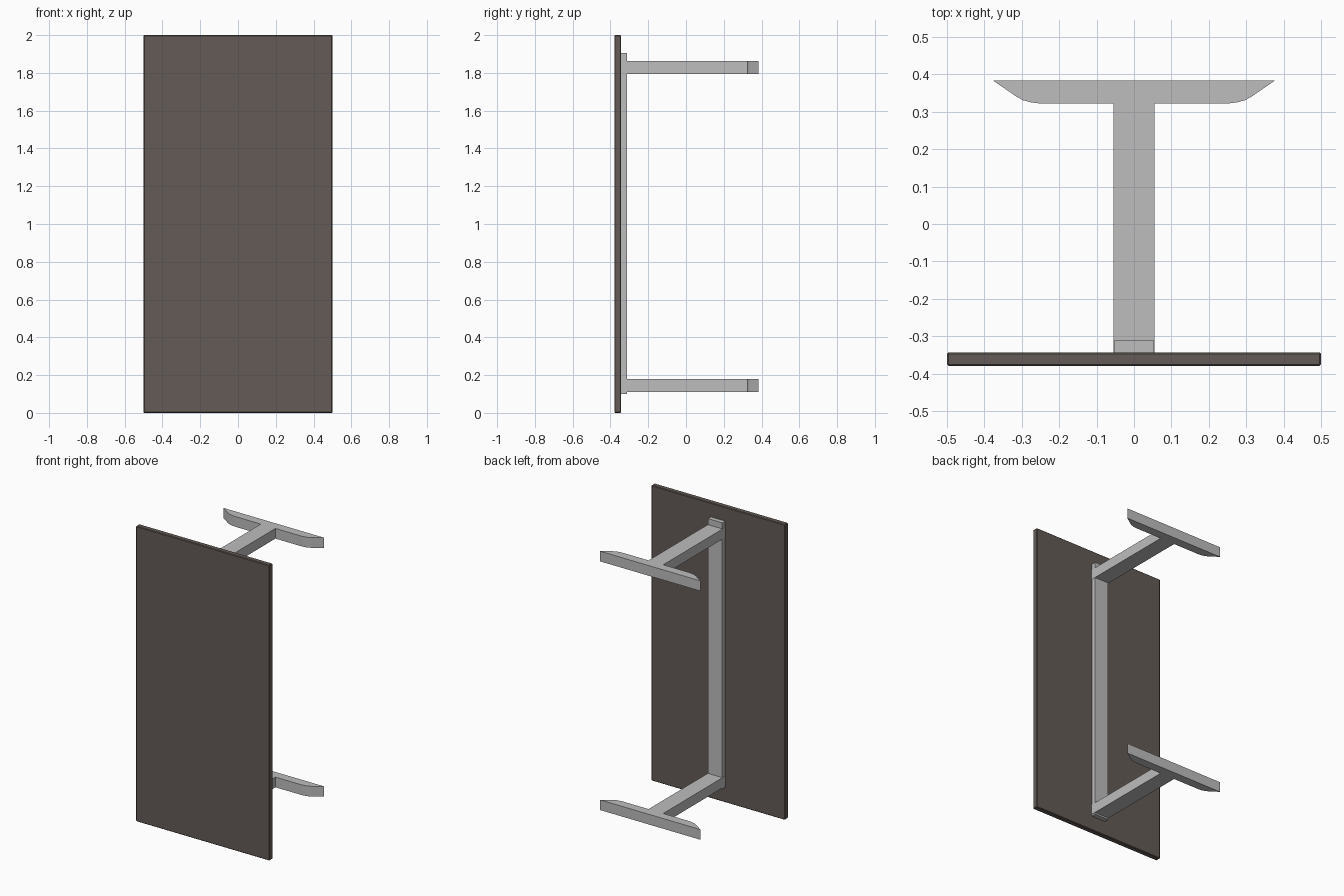
import bpy, bmesh

if "Cube" in bpy.data.objects:
    bpy.data.objects.remove(bpy.data.objects["Cube"])

def material(name, rgb):
    m = bpy.data.materials.new(name)
    m.diffuse_color = (*rgb, 1)
    m.use_nodes = True
    m.node_tree.nodes["Principled BSDF"].inputs["Base Color"].default_value = m.diffuse_color
    return m

brown = material("dark_brown_top", (0.127, 0.105, 0.093))
grey = material("light_grey_frame", (0.51, 0.51, 0.51))

def prism(name, outline, z0, z1, mat):
    """Extrude an xy outline from z0 to z1."""
    bm = bmesh.new()
    face = bm.faces.new([bm.verts.new((x, y, z0)) for x, y in outline])
    ext = bmesh.ops.extrude_face_region(bm, geom=[face])
    verts = [g for g in ext["geom"] if isinstance(g, bmesh.types.BMVert)]
    bmesh.ops.translate(bm, verts=verts, vec=(0, 0, z1 - z0))
    bmesh.ops.recalc_face_normals(bm, faces=bm.faces)
    mesh = bpy.data.meshes.new(name)
    bm.to_mesh(mesh)
    bm.free()
    mesh.materials.append(mat)
    ob = bpy.data.objects.new(name, mesh)
    bpy.context.collection.objects.link(ob)
    return ob

def rect(hx, y0, y1):
    return [(-hx, y0), (hx, y0), (hx, y1), (-hx, y1)]

# Table top, standing on its short edge
top = prism("table_top", rect(0.5, -0.379, -0.343), 0, 2, brown)
bevel = top.modifiers.new("edge_chamfer", "BEVEL")
bevel.width = 0.004
bevel.segments = 1

# Rail running along the underside
prism("under_rail", rect(0.053, -0.343, -0.312), 0.1, 1.905, grey)

# T-shaped legs: column and foot in one outline, right half mirrored
half = [(0.055, -0.343), (0.055, 0.322), (0.25, 0.322), (0.275, 0.325),
        (0.297, 0.331), (0.315, 0.341), (0.376, 0.383)]
outline = half + [(-x, y) for x, y in reversed(half)]
for name, z in (("lower_leg", 0.111), ("upper_leg", 1.795)):
    prism(name, outline, z, z + 0.069, grey)
